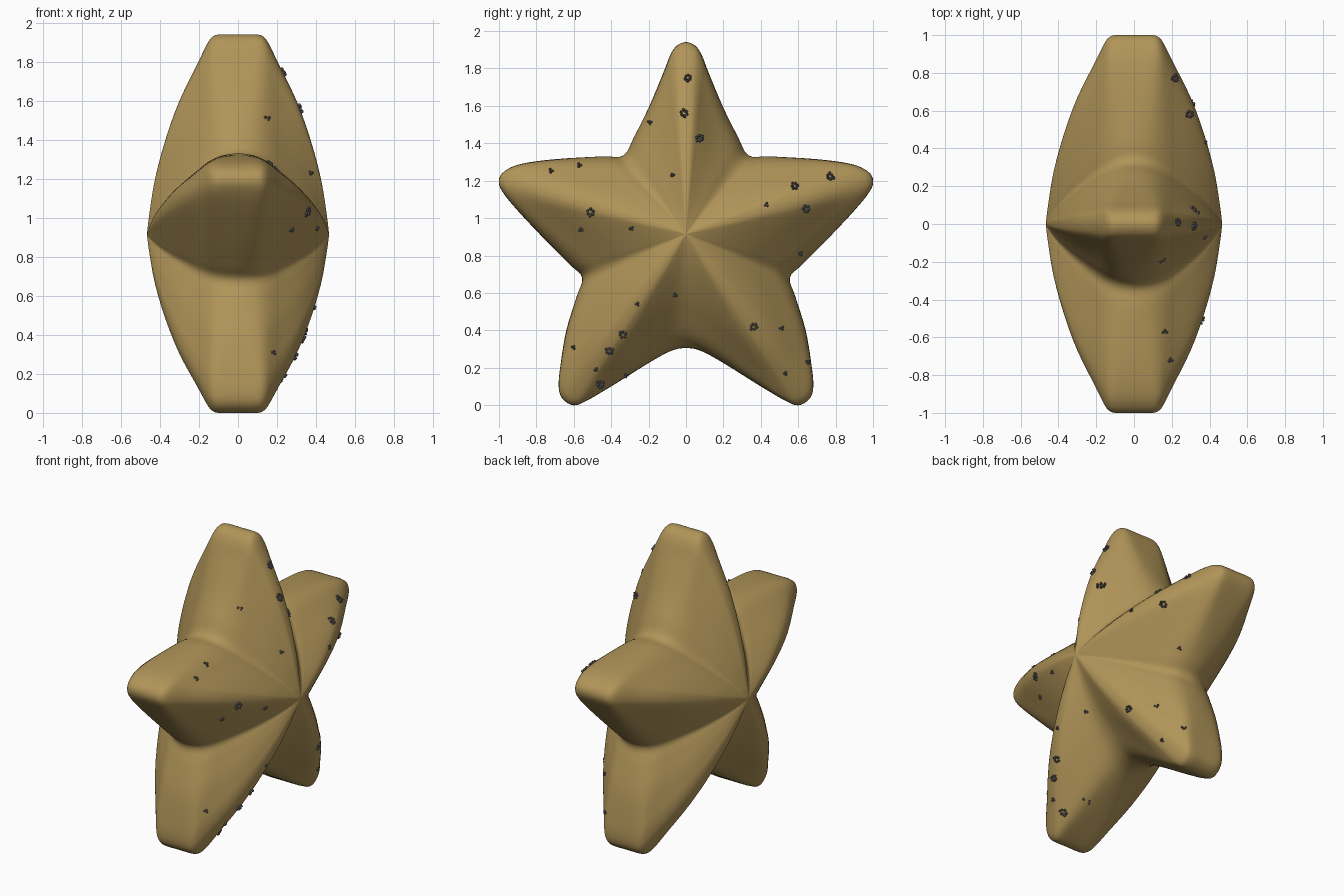
import bpy, bmesh, math, random
from mathutils import Vector
from mathutils.bvhtree import BVHTree

random.seed(4)
cube = bpy.data.objects.get("Cube")
if cube:
    bpy.data.objects.remove(cube, do_unlink=True)


def make_material(name, colour):
    mat = bpy.data.materials.new(name)
    mat.use_nodes = True
    mat.diffuse_color = (*colour, 1)
    shader = next(n for n in mat.node_tree.nodes if n.type == 'BSDF_PRINCIPLED')
    shader.inputs["Base Color"].default_value = (*colour, 1)
    return mat


def make_object(name, bm, mat):
    bmesh.ops.recalc_face_normals(bm, faces=bm.faces[:])
    mesh = bpy.data.meshes.new(name)
    bm.to_mesh(mesh)
    mesh.materials.append(mat)
    obj = bpy.data.objects.new(name, mesh)
    bpy.context.collection.objects.link(obj)
    return obj


def smooth_path(points, steps, closed):
    """Resample control points with a Catmull-Rom spline."""
    pts = [Vector(p) for p in points]
    count = len(pts)

    def at(i):
        return pts[i % count] if closed else pts[max(0, min(count - 1, i))]

    result = []
    for i in range(count if closed else count - 1):
        a, b, c, d = at(i - 1), at(i), at(i + 1), at(i + 2)
        for s in range(steps):
            t = s / steps
            result.append(b + (c - a) * t / 2
                          + (a * 2 - b * 5 + c * 4 - d) * t * t / 2
                          + (b * 3 - a - c * 3 + d) * t ** 3 / 2)
    if not closed:
        result.append(pts[-1])
    return result


sand = make_material("sandy_tan", (0.44, 0.30, 0.10))
grey = make_material("barnacle_grey", (0.14, 0.14, 0.16))

# Star outline (y, z), half of it, from the top tip to the bottom notch
half_outline = [
    (0, 1.94), (.05, 1.92), (.085, 1.87), (.12, 1.78), (.2, 1.59), (.275, 1.44),
    (.335, 1.335), (.45, 1.33), (.7, 1.315), (.88, 1.29), (.97, 1.25), (1, 1.2),
    (.98, 1.14), (.9, 1.04), (.74, .87), (.62, .75), (.555, .68), (.585, .58),
    (.64, .4), (.67, .22), (.68, .1), (.66, .035), (.6, 0), (.53, .025),
    (.4, .1), (.2, .225), (.08, .29), (0, .305)]
outline = smooth_path(half_outline + [(-y, z) for y, z in half_outline[-2:0:-1]], 4, True)

# Thickness profiles (fraction of radius, x) along arm ridges and valleys
ridge = [(0, .467), (.1, .455), (.28, .425), (.48, .37), (.67, .3), (.86, .205),
         (.95, .16), (.985, .135), (1, .1), (1, 0)]
valley = [(0, .467), (.1, .45), (.27, .405), (.45, .345), (.6, .285), (.77, .21),
          (.87, .16), (.94, .11), (.98, .06), (1, 0)]


def full_profile(half):
    return smooth_path(half + [(t, -x) for t, x in half[-2::-1]], 3, False)


ridge, valley = full_profile(ridge), full_profile(valley)
centre = Vector((0, .915))

# Star body: rings between the two centre points
bm = bmesh.new()
front = bm.verts.new((ridge[0].y, centre.x, centre.y))
back = bm.verts.new((ridge[-1].y, centre.x, centre.y))
rings = []
for on_ridge, on_valley in zip(ridge[1:-1], valley[1:-1]):
    ring = []
    for edge in outline:
        arm = edge - centre
        weight = max(0, min(1, (arm.length - .55) / .45))
        t, x = on_valley.lerp(on_ridge, weight)
        y, z = centre + arm * t
        ring.append(bm.verts.new((x, y, z)))
    rings.append(ring)
n = len(outline)
for i in range(n):
    j = (i + 1) % n
    bm.faces.new((front, rings[0][i], rings[0][j]))
    bm.faces.new((back, rings[-1][j], rings[-1][i]))
    for a, b in zip(rings, rings[1:]):
        bm.faces.new((a[i], b[i], b[j], a[j]))
for face in bm.faces:
    face.smooth = True
bmesh.ops.recalc_face_normals(bm, faces=bm.faces[:])
surface = BVHTree.FromBMesh(bm)
make_object("star_body", bm, sand)
bm.free()

# Barnacle clusters (y, z) on the +x side
large = [(.01, 1.75), (-.01, 1.56), (.07, 1.425), (.58, 1.17), (.64, 1.05), (.77, 1.22),
         (-.51, 1.03), (.36, .42), (-.34, .38), (-.41, .29), (-.46, .115)]
small = [(-.19, 1.51), (-.57, 1.28), (-.72, 1.25), (-.07, 1.23), (-.29, .945),
         (-.56, .94), (.43, 1.07), (.61, .81), (-.06, .59), (-.26, .54), (.51, .41),
         (.65, .23), (.53, .17), (-.6, .31), (-.48, .19), (-.32, .16)]
shells = bmesh.new()


def add_barnacle(y, z, radius):
    """Hollow-topped cone standing on the surface."""
    spot, normal, _, _ = surface.ray_cast(Vector((2, y, z)), Vector((-1, 0, 0)))
    if spot is None:
        return
    turn = normal.to_track_quat('Z', 'Y')
    levels = []
    for width, height in ((1, -.5), (.9, .8), (.6, 1.4), (.4, .8)):
        levels.append([shells.verts.new(spot + turn @ Vector((
            math.cos(k * math.tau / 7) * width,
            math.sin(k * math.tau / 7) * width, height)) * radius) for k in range(7)])
    for a, b in zip(levels, levels[1:]):
        for k in range(7):
            m = (k + 1) % 7
            shells.faces.new((a[k], a[m], b[m], b[k]))
    shells.faces.new(levels[-1])
    shells.faces.new(levels[0][::-1])


for spots, count, spread, radius in ((large, 6, .017, .009), (small, 3, .008, .007)):
    for y, z in spots:
        start = random.uniform(0, math.tau)
        for k in range(count):
            angle = start + k * math.tau / count
            reach = spread * random.uniform(.7, 1.1)
            add_barnacle(y + math.cos(angle) * reach, z + math.sin(angle) * reach,
                         radius * random.uniform(.75, 1.1))
make_object("barnacles", shells, grey)
shells.free()
